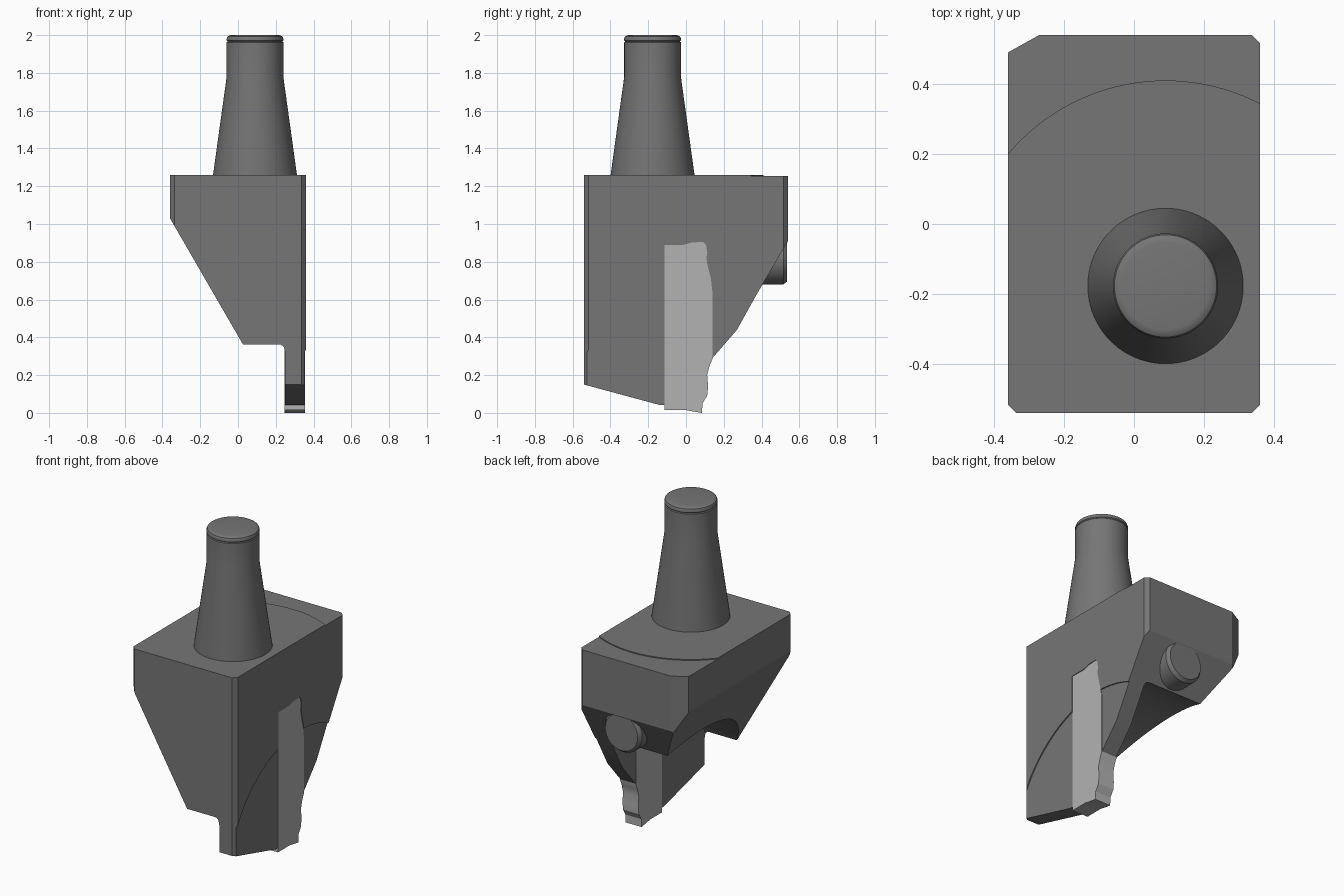
import bpy, bmesh, math
from mathutils import Vector

if "Cube" in bpy.data.objects:
    bpy.data.objects.remove(bpy.data.objects["Cube"])


def finish(name, bm):
    bmesh.ops.remove_doubles(bm, verts=bm.verts, dist=1e-5)
    bmesh.ops.recalc_face_normals(bm, faces=bm.faces)
    me = bpy.data.meshes.new(name)
    bm.to_mesh(me)
    bm.free()
    ob = bpy.data.objects.new(name, me)
    bpy.context.collection.objects.link(ob)
    return ob


def prism(name, pts, axis, lo, hi):
    """Extrude a 2D profile along an axis."""
    place = {'x': lambda p: (lo, p[0], p[1]),
             'y': lambda p: (p[0], lo, p[1]),
             'z': lambda p: (p[0], p[1], lo)}[axis]
    bm = bmesh.new()
    f = bm.faces.new([bm.verts.new(place(p)) for p in pts])
    ext = bmesh.ops.extrude_face_region(bm, geom=[f])
    d = Vector([(hi - lo) * (axis == a) for a in 'xyz'])
    bmesh.ops.translate(bm, vec=d, verts=[v for v in ext['geom'] if isinstance(v, bmesh.types.BMVert)])
    return finish(name, bm)


def lathe(name, profile, axis, centre, n=96):
    """Revolve (radius, height) pairs about an axis; both ends are capped."""
    bm = bmesh.new()
    rings = []
    for r, h in profile:
        ring = []
        for i in range(n):
            c, s = r * math.cos(math.tau * i / n), r * math.sin(math.tau * i / n)
            p = {'x': (h, c, s), 'y': (c, h, s), 'z': (c, s, h)}[axis]
            ring.append(bm.verts.new(Vector(p) + Vector(centre)))
        rings.append(ring)
    for a, b in zip(rings, rings[1:]):
        for i in range(n):
            j = (i + 1) % n
            bm.faces.new((a[i], a[j], b[j], b[i]))
    bm.faces.new(rings[0])
    bm.faces.new(rings[-1])
    return finish(name, bm)


def boolean(ob, tool, op):
    m = ob.modifiers.new(op, 'BOOLEAN')
    m.operation, m.object, m.solver = op, tool, 'EXACT'
    bpy.context.view_layer.objects.active = ob
    bpy.ops.object.modifier_apply(modifier=m.name)
    bpy.data.objects.remove(tool)


def smooth(ob, angle=25):
    bpy.ops.object.select_all(action='DESELECT')
    ob.select_set(True)
    bpy.context.view_layer.objects.active = ob
    bpy.ops.object.shade_smooth_by_angle(angle=math.radians(angle))


def colour(ob, name, v):
    m = bpy.data.materials.get(name) or bpy.data.materials.new(name)
    m.diffuse_color = (v, v, v, 1)
    m.use_nodes = True
    m.node_tree.nodes["Principled BSDF"].inputs["Base Color"].default_value = m.diffuse_color
    ob.data.materials.clear()
    ob.data.materials.append(m)


# Holder body: side profile trimmed by plan and front outlines
c = 0.024
side = [(-0.54, 1.26), (-0.54, 0.15), (-0.14, 0.042), (-0.05, 0.04), (0.10, 0.25),
        (0.14, 0.29), (0.27, 0.44), (0.37, 0.62), (0.54, 0.91), (0.54, 1.26)]
plan = [(-0.36 + c, -0.54), (0.36 - c, -0.54), (0.36, -0.54 + c), (0.36, 0.54 - c),
        (0.36 - c, 0.54), (-0.27, 0.54), (-0.36, 0.49), (-0.36, -0.54 + c)]
front = [(-0.5, 1.4), (-0.36, 1.4), (-0.36, 1.03), (0.236, 0), (0.236, -0.2), (0.6, -0.2), (0.6, 1.4)][1:]
body = prism("holder_body", side, 'x', -0.5, 0.5)
boolean(body, prism("plan_cut", plan, 'z', -0.3, 1.6), 'INTERSECT')
boolean(body, prism("front_cut", front, 'y', -0.8, 0.8), 'INTERSECT')

# Curved relief under the body, leaving the thin blade
relief = [(0.735, -0.6), (0.735, 0.228), (0.729, 0.243), (0.713, 0.25)]
boolean(body, lathe("relief_cut", relief, 'x', (0, 0.1, 0), 128), 'DIFFERENCE')

# Shallow curved steps on the right side and the top
boolean(body, lathe("side_step_cut", [(0.708, 0.353), (0.708, 0.5)], 'x', (0, 0.1, -0.013), 128), 'DIFFERENCE')
arc = [(0.09 + 0.587 * math.cos(a), -0.177 + 0.587 * math.sin(a))
       for a in (math.radians(35 + 110 * i / 40) for i in range(41))]
boolean(body, prism("top_step_cut", arc + [(-0.5, 0.16), (-0.5, 0.7), (0.6, 0.7)], 'z', 1.254, 1.4), 'DIFFERENCE')

# Cutting insert and its pocket
tip = [(-0.115, 0.015), (0.0, 0.015), (0.03, 0.009), (0.085, 0.0), (0.087, 0.05), (0.112, 0.09),
       (0.117, 0.14), (0.112, 0.20), (0.125, 0.25), (0.14, 0.285), (0.14, 0.64), (0.132, 0.71),
       (0.112, 0.79), (0.108, 0.82), (0.113, 0.85), (0.106, 0.89), (0.09, 0.905), (0.03, 0.902),
       (-0.01, 0.89), (-0.115, 0.89)]
boolean(body, prism("pocket_cut", tip, 'x', 0.247, 0.6), 'DIFFERENCE')
smooth(body)
insert = prism("cutting_insert", tip, 'x', 0.247, 0.356)
smooth(insert)

# Tapered shank with a rounded, grooved top
shank = lathe("shank", [(0.222, 1.25), (0.222, 1.26), (0.15, 1.78), (0.15, 1.962), (0.145, 1.966), (0.15, 1.971),
                        (0.15, 1.982), (0.146, 1.992), (0.136, 1.998), (0.125, 2.0)], 'z', (0.09, -0.177, 0))
smooth(shank, 30)

# Clamp screw head on the rear slope
screw = lathe("clamp_screw", [(0.128, 0.40), (0.128, 0.515), (0.112, 0.536)], 'y', (0.07, 0, 0.808), 64)
smooth(screw)

for ob in (body, shank, screw):
    colour(ob, "dark_steel", 0.18)
colour(insert, "pale_carbide", 0.45)
